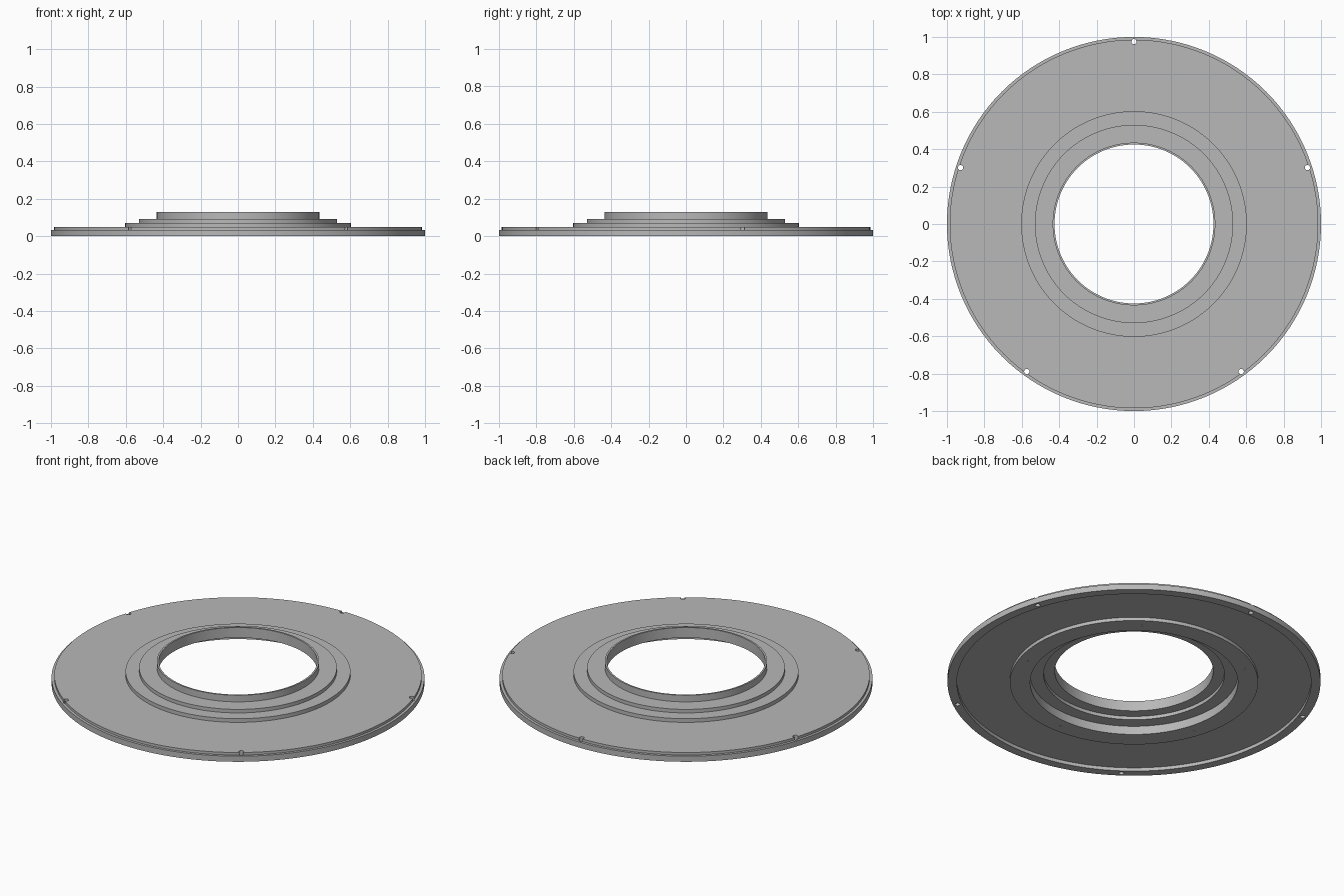
import bpy, bmesh, math

if "Cube" in bpy.data.objects:
    bpy.data.objects.remove(bpy.data.objects["Cube"])

SEGMENTS = 128

grey = bpy.data.materials.new("plain grey")
grey.diffuse_color = (0.48, 0.48, 0.48, 1)
grey.use_nodes = True
grey.node_tree.nodes["Principled BSDF"].inputs["Base Color"].default_value = grey.diffuse_color


def lathe(name, profile):
    """Revolve a closed (radius, height) outline around z."""
    bm = bmesh.new()
    rings = []
    for r, z in profile:
        rings.append([bm.verts.new((r * math.cos(a), r * math.sin(a), z))
                      for a in (2 * math.pi * i / SEGMENTS for i in range(SEGMENTS))])
    for k, ring in enumerate(rings):
        nxt = rings[(k + 1) % len(rings)]
        for i in range(SEGMENTS):
            j = (i + 1) % SEGMENTS
            bm.faces.new((ring[i], ring[j], nxt[j], nxt[i]))
    bmesh.ops.recalc_face_normals(bm, faces=bm.faces[:])
    mesh = bpy.data.meshes.new(name)
    bm.to_mesh(mesh)
    bm.free()
    obj = bpy.data.objects.new(name, mesh)
    bpy.context.collection.objects.link(obj)
    mesh.materials.append(grey)
    return obj


def drill(target, circle, radius, start, bottom, top):
    """Cut five equally spaced round holes on a bolt circle."""
    for i in range(5):
        a = math.radians(start + 72 * i)
        bpy.ops.mesh.primitive_cylinder_add(
            vertices=20, radius=radius, depth=top - bottom,
            location=(circle * math.cos(a), circle * math.sin(a), (top + bottom) / 2))
        cutter = bpy.context.object
        cutter.name = "hole_cutter"
        cutter.hide_render = True
        mod = target.modifiers.new("hole", 'BOOLEAN')
        mod.operation = 'DIFFERENCE'
        mod.solver = 'EXACT'
        mod.object = cutter
        bpy.ops.object.select_all(action='DESELECT')
        target.select_set(True)
        bpy.context.view_layer.objects.active = target
        bpy.ops.object.modifier_apply(modifier=mod.name)
        bpy.data.objects.remove(cutter)


# Stepped flange: outer steps, collar, bore, then the recessed underside
flange = lathe("stepped_flange", [
    (1.0, 0), (1.0, 0.033), (0.985, 0.033), (0.985, 0.048),   # rim
    (0.603, 0.048), (0.603, 0.07), (0.53, 0.07), (0.53, 0.091),  # steps
    (0.435, 0.091), (0.435, 0.13), (0.425, 0.13), (0.425, 0.07),  # collar and bore
    (0.485, 0.07), (0.485, 0.05), (0.557, 0.05), (0.557, 0),  # inner recesses
    (0.665, 0), (0.665, 0.02), (0.95, 0.02), (0.95, 0),  # raised ring and channel
])

# Rim bolt holes and small blind holes in the underside ring
drill(flange, 0.975, 0.014, 90, -0.05, 0.1)
drill(flange, 0.612, 0.005, -90, -0.02, 0.02)

bpy.ops.object.shade_smooth_by_angle(angle=math.radians(30))
